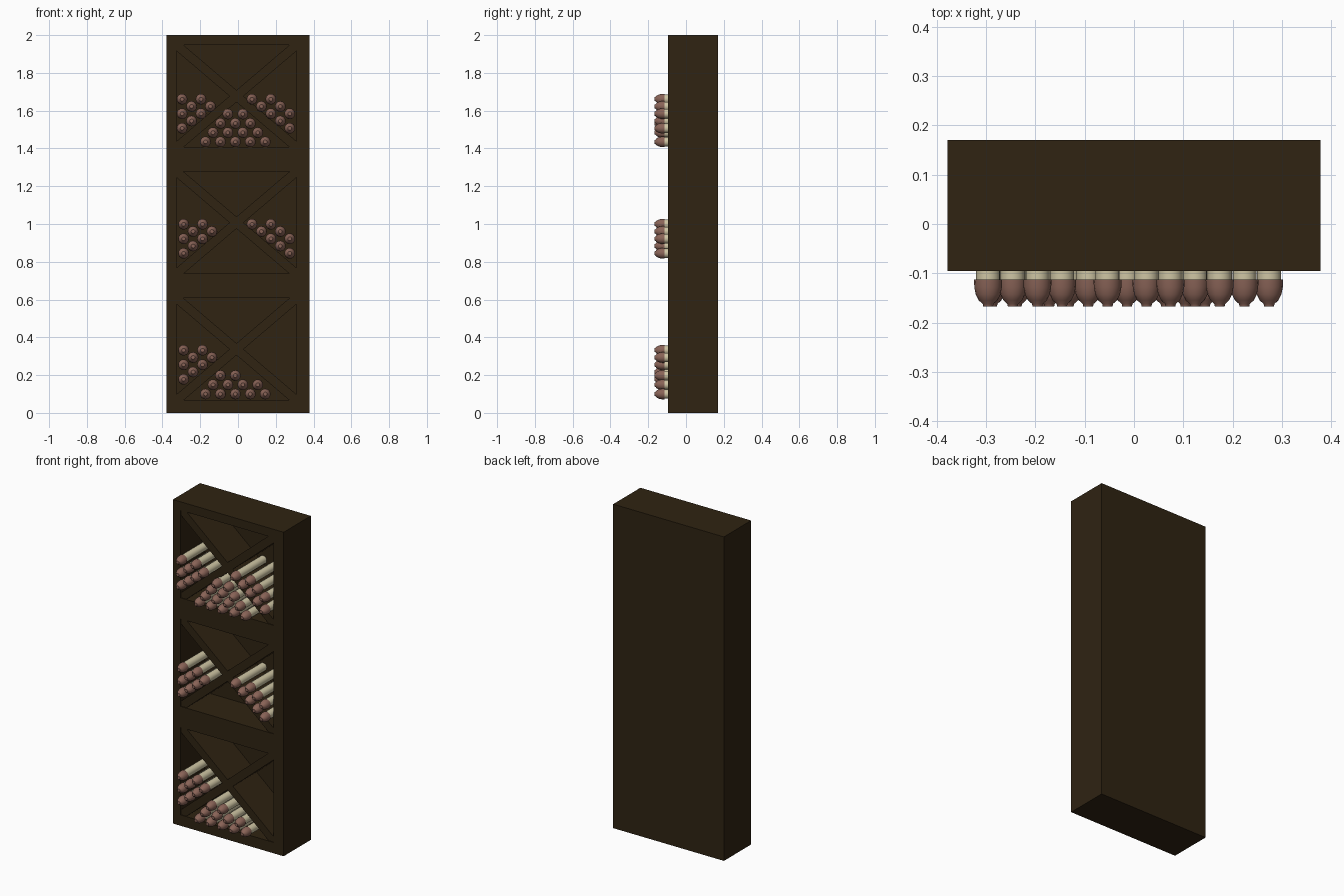
import bpy
import math

if "Cube" in bpy.data.objects:
    bpy.data.objects.remove(bpy.data.objects["Cube"], do_unlink=True)


def material(name, rgb):
    m = bpy.data.materials.new(name)
    m.use_nodes = True
    m.diffuse_color = (*rgb, 1)
    m.node_tree.nodes["Principled BSDF"].inputs["Base Color"].default_value = (*rgb, 1)
    return m


WOOD = material("dark wood", (0.029, 0.017, 0.006))
PAPER = material("parchment", (0.62, 0.56, 0.37))
KNOB = material("reddish brown knob", (0.25, 0.125, 0.095))

# Overall case and compartment limits
X0, X1, FRONT, BACK = -0.378, 0.378, -0.095, 0.17
IN_L, IN_R, IN_BACK = -0.325, 0.309, 0.14
BAYS = [(0.067, 0.607), (0.737, 1.277), (1.407, 1.947)]


def box(name, xs, ys, zs, tilt=0):
    lims = (xs, ys, zs)
    bpy.ops.mesh.primitive_cube_add(size=1, location=[sum(l) / 2 for l in lims])
    ob = bpy.context.object
    ob.name = name
    ob.scale = [l[1] - l[0] for l in lims]
    ob.rotation_euler.y = tilt
    ob.data.materials.append(WOOD)
    return ob


# Case: sides, back panel, horizontal rails
box("side_right", (X0, IN_L), (FRONT, BACK), (0, 2))
box("side_left", (IN_R, X1), (FRONT, BACK), (0, 2))
box("back_panel", (IN_L, IN_R), (IN_BACK, BACK), (0, 2))
edges = [0] + [z for bay in BAYS for z in bay] + [2]
for i in range(0, len(edges), 2):
    box("shelf", (IN_L, IN_R), (FRONT, IN_BACK), (edges[i], edges[i + 1]))

# Crossed dividers, set slightly behind the front
CX = (IN_L + IN_R) / 2
for low, high in BAYS:
    w, h, mid = IN_R - IN_L, high - low, (low + high) / 2
    half = math.hypot(w, h) / 2
    for sign in (-1, 1):
        box("cross_divider", (CX - half, CX + half), (FRONT + 0.004, IN_BACK),
            (mid - 0.024, mid + 0.024), sign * math.atan2(h, w))


def scroll_mesh():
    """Rolled sheet with a domed knob, turned around the y axis."""
    profile = [(0, 0.14), (0.0245, 0.14), (0.0245, -0.113), (0.0285, -0.113),
               (0.028, -0.128), (0.025, -0.143), (0.019, -0.155), (0.011, -0.162),
               (0.010, -0.167), (0, -0.167)]
    n = 16
    verts, faces, mats = [], [], []
    for r, y in profile:
        for k in range(n):
            a = math.tau * k / n
            verts.append((r * math.cos(a), y, r * math.sin(a)))
    for i in range(1, len(profile) - 2):
        for k in range(n):
            a, b = i * n + k, i * n + (k + 1) % n
            faces.append((a, b, b + n, a + n))
            mats.append(0 if i == 1 else 1)
    last = (len(profile) - 2) * n
    faces.append(tuple(range(last, last + n)))
    mats.append(1)
    faces.append(tuple(range(2 * n - 1, n - 1, -1)))
    mats.append(0)
    me = bpy.data.meshes.new("scroll")
    me.from_pydata(verts, [], faces)
    me.materials.append(PAPER)
    me.materials.append(KNOB)
    me.polygons.foreach_set("material_index", mats)
    return me


MESH = scroll_mesh()
scrolls = []


def scroll(x, z):
    ob = bpy.data.objects.new("scroll", MESH)
    ob.location = (x, 0, z)
    bpy.context.collection.objects.link(ob)
    scrolls.append(ob)


def side_stack(x, z, step, counts):
    """Columns climbing along a divider towards the middle."""
    for i, count in enumerate(counts):
        for j in range(count):
            scroll(x + i * step, z + i * 0.0385 + j * 0.077)


def pyramid(z, rows):
    for j, count in enumerate(rows):
        for i in range(count):
            scroll(-0.172 + j * 0.0395 + i * 0.079, z + j * 0.049)


# Scroll stacks in each bay
for x, z in ((-0.288, 0.178), (-0.288, 0.845), (-0.296, 1.507)):
    side_stack(x, z, 0.05, (3, 2, 2, 1))
for z in (0.845, 1.507):
    side_stack(0.274, z, -0.05, (2, 2, 2, 1, 1))
pyramid(0.100, (5, 4, 2))
pyramid(1.435, (5, 4, 3, 2))

# Smooth the shared scroll mesh, keeping sharp rims
bpy.ops.object.select_all(action="DESELECT")
scrolls[0].select_set(True)
bpy.context.view_layer.objects.active = scrolls[0]
import bmesh
bm = bmesh.new()
bm.from_mesh(MESH)
bmesh.ops.recalc_face_normals(bm, faces=bm.faces)
for f in bm.faces:
    f.smooth = True
for e in bm.edges:
    e.smooth = e.calc_face_angle(0) < math.radians(40)
bmesh.ops.delete(bm, geom=[v for v in bm.verts if not v.link_faces], context="VERTS")
bm.to_mesh(MESH)
bm.free()
